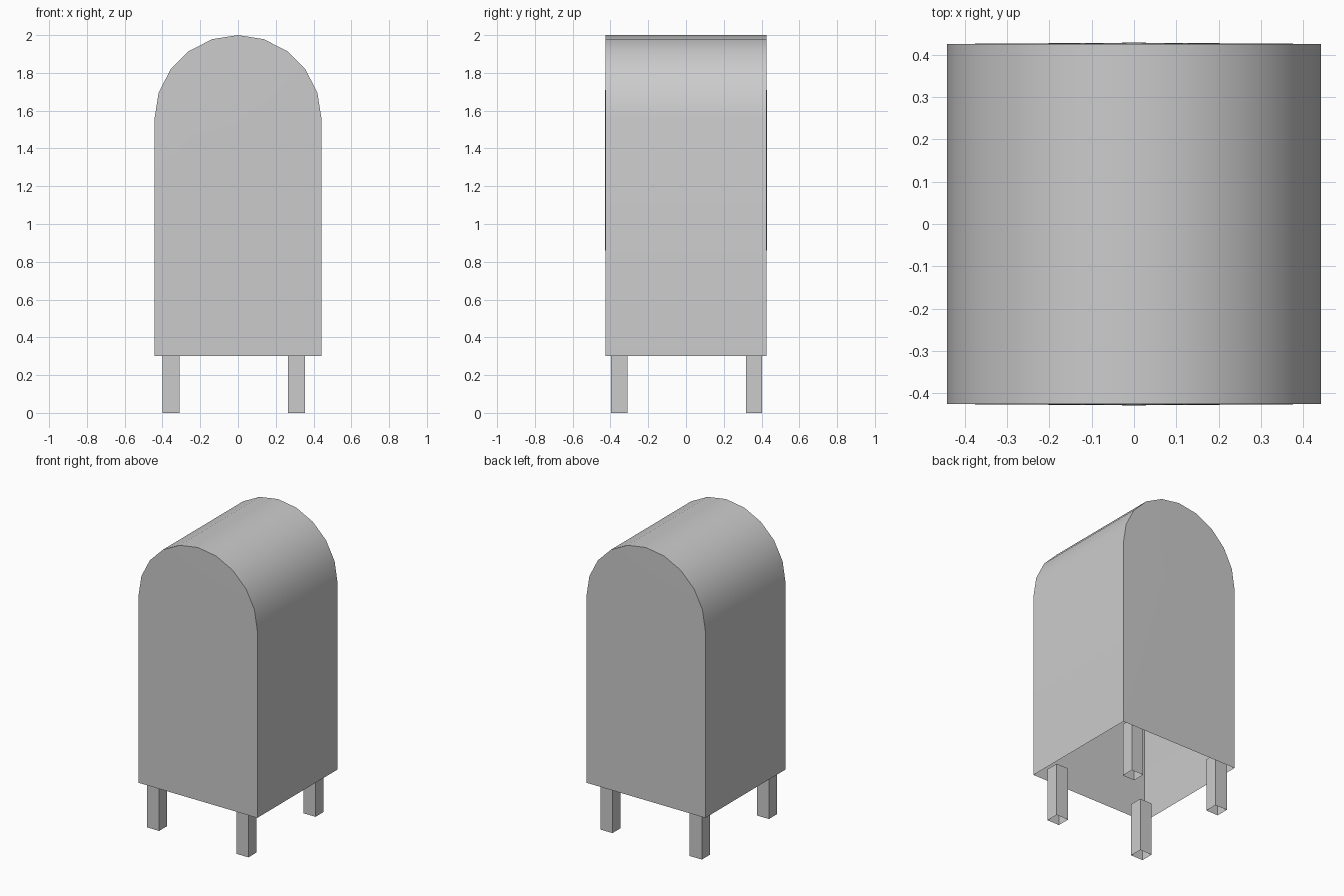
import bpy, bmesh, math

if "Cube" in bpy.data.objects:
    bpy.data.objects.remove(bpy.data.objects["Cube"], do_unlink=True)

grey = bpy.data.materials.new("light_grey")
grey.use_nodes = True
grey.diffuse_color = (0.6, 0.6, 0.6, 1)
grey.node_tree.nodes["Principled BSDF"].inputs["Base Color"].default_value = (0.6, 0.6, 0.6, 1)


def extrude_shell(name, profile, axis_point, start, end, closed=True, bulge=None):
    """Join two copies of a profile with walls; optionally cap both ends with a shallow fan."""
    bm = bmesh.new()
    rings = [[bm.verts.new(axis_point(u, v, d)) for u, v in profile] for d in (start, end)]
    n = len(profile)
    for i in range(n if closed else n - 1):
        j = (i + 1) % n
        bm.faces.new((rings[0][i], rings[0][j], rings[1][j], rings[1][i]))
    if bulge:
        centre_v, depth = bulge
        for ring, d in zip(rings, (start - depth, end + depth)):
            tip = bm.verts.new(axis_point(0, centre_v, d))
            for i in range(n):
                bm.faces.new((ring[i], ring[(i + 1) % n], tip))
    bmesh.ops.recalc_face_normals(bm, faces=bm.faces)
    mesh = bpy.data.meshes.new(name)
    bm.to_mesh(mesh)
    bm.free()
    obj = bpy.data.objects.new(name, mesh)
    mesh.materials.append(grey)
    bpy.context.collection.objects.link(obj)
    return obj


# Arched body: hollow, open underneath, end panels very slightly domed
RADIUS, SPRING, FLOOR = 0.442, 1.558, 0.3
arch = [(RADIUS * math.cos(math.pi * i / 10), SPRING + RADIUS * math.sin(math.pi * i / 10))
        for i in range(11)]
outline = [(RADIUS, FLOOR)] + arch + [(-RADIUS, FLOOR)]
body = extrude_shell("body", outline, lambda u, v, d: (u, d, v),
                     -0.426, 0.426, closed=False, bulge=(1.42, 0.003))
bpy.context.view_layer.objects.active = body
body.select_set(True)
bpy.ops.object.shade_smooth_by_angle(angle=math.radians(30))
body.select_set(False)

# Four square tube legs reaching a little way into the body
for side, x in (("right", -0.355), ("left", 0.31)):
    for end, y in (("front", -0.353), ("back", 0.36)):
        square = [(x + 0.045 * a, y + 0.043 * b) for a, b in ((-1, -1), (1, -1), (1, 1), (-1, 1))]
        extrude_shell(f"{end}_{side}_leg", square, lambda u, v, d: (u, v, d), 0, 0.36)
